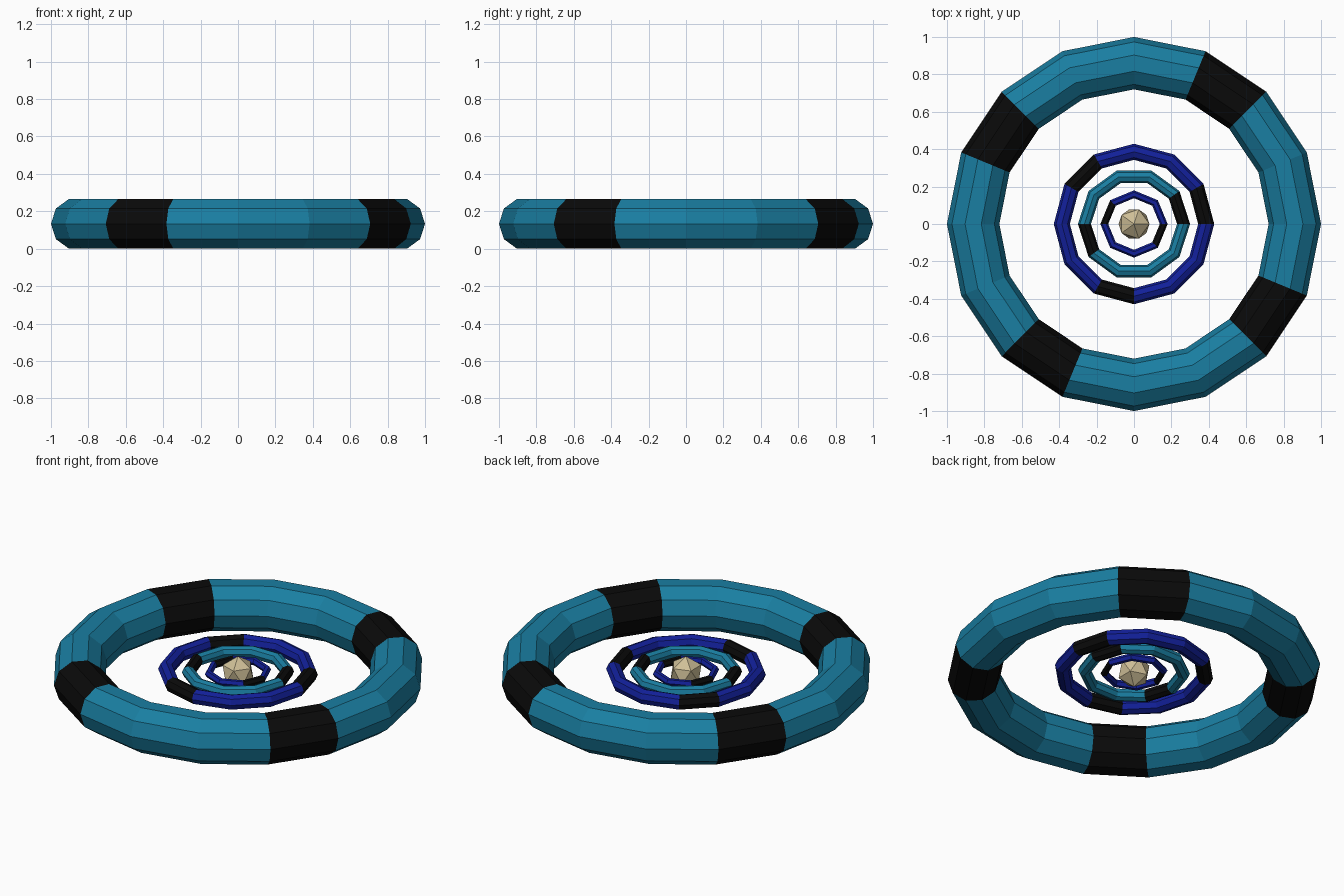
import bpy, bmesh, math

if "Cube" in bpy.data.objects:
    bpy.data.objects.remove(bpy.data.objects["Cube"])

def material(name, rgb):
    m = bpy.data.materials.new(name)
    m.diffuse_color = (*rgb, 1)
    m.use_nodes = True
    m.node_tree.nodes["Principled BSDF"].inputs["Base Color"].default_value = m.diffuse_color
    return m

teal = material("teal", (0.01, 0.21, 0.36))
blue = material("blue", (0.006, 0.014, 0.32))
black = material("black", (0.003, 0.003, 0.003))
cream = material("cream", (0.62, 0.52, 0.31))
Z = 0.133

def finish(bm, name, mats):
    me = bpy.data.meshes.new(name)
    bm.normal_update()
    bm.to_mesh(me)
    bm.free()
    ob = bpy.data.objects.new(name, me)
    ob.location.z = Z
    for m in mats:
        me.materials.append(m)
    bpy.context.collection.objects.link(ob)

def ring(name, R, r, segs, sides, colour, dark):
    """Low-poly torus with some segments coloured black."""
    bm = bmesh.new()
    loops = []
    for i in range(segs):
        a = 2 * math.pi * i / segs
        loop = []
        for j in range(sides):
            b = 2 * math.pi * j / sides
            d = R + r * math.cos(b)
            loop.append(bm.verts.new((d * math.cos(a), d * math.sin(a), r * math.sin(b))))
        loops.append(loop)
    for i in range(segs):
        p, q = loops[i], loops[(i + 1) % segs]
        for j in range(sides):
            k = (j + 1) % sides
            f = bm.faces.new((p[j], q[j], q[k], p[k]))
            f.material_index = int(i in dark)
    finish(bm, name, (colour, black))

# Concentric rings, from the outside in
ring("outer_ring", 0.86, 0.14, 16, 10, teal, (2, 6, 10, 14))
ring("second_ring", 0.386, 0.043, 12, 8, blue, (0, 4, 8))
ring("third_ring", 0.265, 0.035, 10, 8, teal, (0, 5))
ring("inner_ring", 0.159, 0.021, 8, 6, blue, (3, 7))

# Faceted core
bm = bmesh.new()
bmesh.ops.create_icosphere(bm, subdivisions=1, radius=0.092)
finish(bm, "core", (cream,))
